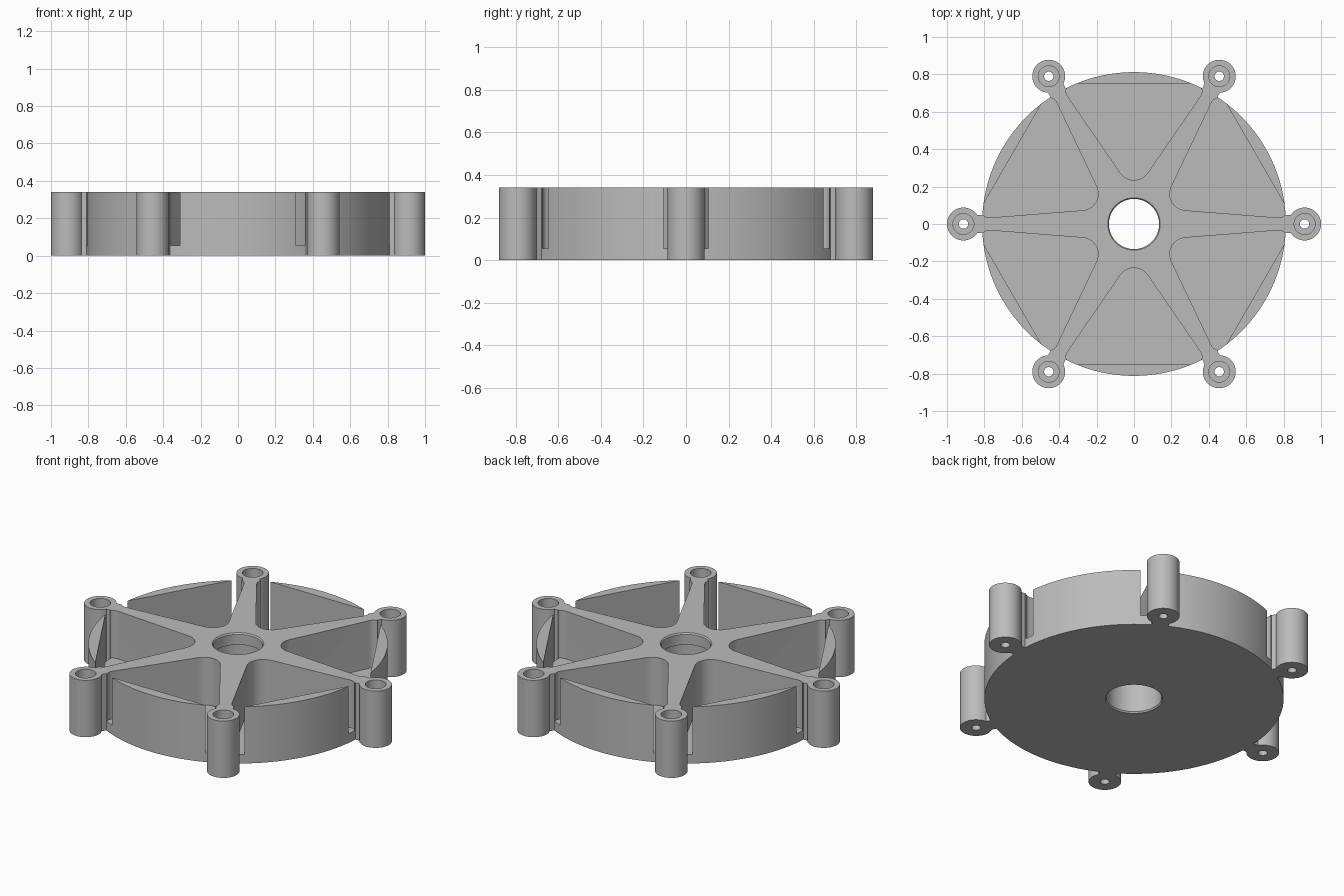
import bpy, bmesh, math
from mathutils import Vector, Matrix

if "Cube" in bpy.data.objects:
    bpy.data.objects.remove(bpy.data.objects["Cube"])

HEIGHT, FLOOR = 0.34, 0.055
BOSS_RADIUS, BOSS_REACH = 0.088, 0.912
SIXTHS = [i * math.pi / 3 for i in range(6)]

grey = bpy.data.materials.new("light grey")
grey.use_nodes = True
grey.diffuse_color = (0.5, 0.5, 0.5, 1)
grey.node_tree.nodes["Principled BSDF"].inputs["Base Color"].default_value = (0.5, 0.5, 0.5, 1)


def circle(radius, sides, centre=(0, 0), start=0, sweep=math.tau, closed=True):
    count = sides if closed else sides + 1
    return [Vector((centre[0] + radius * math.cos(start + sweep * i / sides),
                    centre[1] + radius * math.sin(start + sweep * i / sides))) for i in range(count)]


def rounded(corners, radii, steps=12):
    """Counter-clockwise polygon with an arc at each corner."""
    points = []
    for i, (c, r) in enumerate(zip(corners, radii)):
        c = Vector(c)
        a = (Vector(corners[i - 1]) - c).normalized()
        b = (Vector(corners[(i + 1) % len(corners)]) - c).normalized()
        half = a.angle(b) / 2
        centre = c + (a + b).normalized() * r / math.sin(half)
        sweep = math.pi - 2 * half
        out = c - centre
        start = math.atan2(out.y, out.x) - sweep / 2
        points += circle(r, steps, centre, start, sweep, closed=False)
    return points


def prism(bm, outline, low, high, turn=0):
    spin = Matrix.Rotation(turn, 4, 'Z')
    face = bm.faces.new([bm.verts.new(spin @ Vector((p.x, p.y, low))) for p in outline])
    top = bmesh.ops.extrude_face_region(bm, geom=[face])["geom"]
    bmesh.ops.translate(bm, verts=[v for v in top if isinstance(v, bmesh.types.BMVert)],
                        vec=(0, 0, high - low))


def turned(bm, profile, sides, centre=(0, 0)):
    """Solid of stacked rings from (radius, height) pairs."""
    rings = [[bm.verts.new((p.x, p.y, z)) for p in circle(r, sides, centre)] for r, z in profile]
    bm.faces.new(rings[0])
    bm.faces.new(rings[-1])
    for low, high in zip(rings, rings[1:]):
        for i in range(sides):
            j = (i + 1) % sides
            bm.faces.new((low[i], low[j], high[j], high[i]))


def finish(name, bm):
    bmesh.ops.recalc_face_normals(bm, faces=bm.faces)
    mesh = bpy.data.meshes.new(name)
    bm.to_mesh(mesh)
    bm.free()
    mesh.materials.append(grey)
    obj = bpy.data.objects.new(name, mesh)
    bpy.context.collection.objects.link(obj)
    return obj


def combine(body, tool, operation):
    mod = body.modifiers.new(tool.name, 'BOOLEAN')
    mod.operation, mod.solver, mod.object = operation, 'EXACT', tool
    bpy.context.view_layer.objects.active = body
    bpy.ops.object.modifier_apply(modifier=mod.name)
    bpy.data.objects.remove(tool)


# Main disc
bm = bmesh.new()
prism(bm, circle(0.812, 144), 0, HEIGHT)
body = finish("spoked_hub_plate", bm)

# Short necks joining the disc to the screw bosses
bm = bmesh.new()
neck = [Vector(p) for p in ((0.74, -0.047), (0.9, -0.047), (0.9, 0.047), (0.74, 0.047))]
for a in SIXTHS:
    prism(bm, neck, 0, HEIGHT, a)
combine(body, finish("necks", bm), 'UNION')

# Screw bosses
boss_centres = [(BOSS_REACH * math.cos(a), BOSS_REACH * math.sin(a)) for a in SIXTHS]
bm = bmesh.new()
for c in boss_centres:
    prism(bm, circle(BOSS_RADIUS, 48, c), 0, HEIGHT)
combine(body, finish("bosses", bm), 'UNION')

# Triangular pockets between the spokes, open to the rim at their outer corners
bm = bmesh.new()
pocket = rounded([(0, 0.167), (0.401, 0.75), (-0.401, 0.75)], [0.089, 0.042, 0.042])
for a in SIXTHS:
    prism(bm, pocket, FLOOR, HEIGHT + 0.1, a)
combine(body, finish("pockets", bm), 'DIFFERENCE')

# Centre bore: wide seat from below under a narrower top lip
bm = bmesh.new()
turned(bm, [(0.156, -0.05), (0.156, 0), (0.15, 0.008), (0.15, 0.27), (0.134, 0.27),
            (0.134, 0.332), (0.14, HEIGHT), (0.14, 0.4)], 64)
combine(body, finish("bore", bm), 'DIFFERENCE')

# Counterbored screw holes
bm = bmesh.new()
for c in boss_centres:
    turned(bm, [(0.025, -0.05), (0.025, FLOOR), (0.056, FLOOR), (0.056, 0.4)], 32, c)
combine(body, finish("screw_holes", bm), 'DIFFERENCE')

# Smooth the round walls, keep the edges crisp
bpy.ops.object.select_all(action='DESELECT')
body.select_set(True)
bpy.context.view_layer.objects.active = body
bpy.ops.object.shade_smooth_by_angle(angle=math.radians(30))
